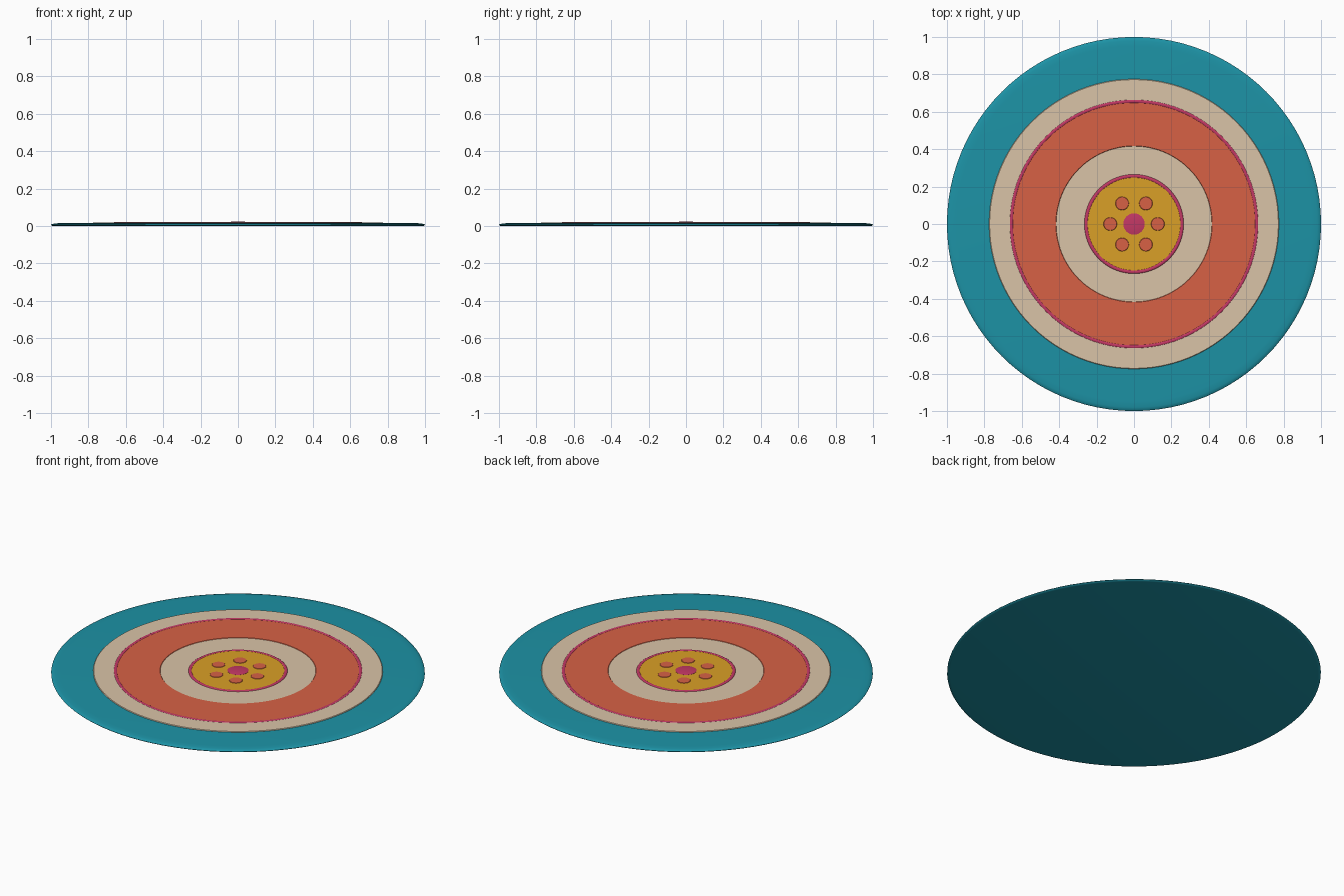
import bpy, bmesh, math

if "Cube" in bpy.data.objects:
    bpy.data.objects.remove(bpy.data.objects["Cube"])

def material(name, rgb):
    m = bpy.data.materials.new(name)
    m.diffuse_color = (*rgb, 1)
    m.use_nodes = True
    m.node_tree.nodes["Principled BSDF"].inputs["Base Color"].default_value = m.diffuse_color
    return m

TEAL = material("teal", (0.012, 0.29, 0.38, ))
CREAM = material("cream", (0.70, 0.55, 0.39))
CORAL = material("coral", (0.68, 0.12, 0.06))
MAGENTA = material("magenta", (0.55, 0.04, 0.13))
GOLD = material("gold", (0.70, 0.35, 0.02))

def lathe(name, profile, mat, center=(0, 0), steps=96, closed=False):
    """Spin an (r, z) profile about z; points at r = 0 become poles."""
    bm = bmesh.new()
    rings = []
    for r, z in profile:
        n = 1 if r == 0 else steps
        rings.append([bm.verts.new((r * math.cos(2 * math.pi * i / steps) + center[0],
                                    r * math.sin(2 * math.pi * i / steps) + center[1], z))
                      for i in range(n)])
    pairs = list(zip(rings, rings[1:]))
    if closed:
        pairs.append((rings[-1], rings[0]))
    for a, b in pairs:
        for i in range(steps):
            j = (i + 1) % steps
            quad = [a[i % len(a)], a[j % len(a)], b[j % len(b)], b[i % len(b)]]
            bm.faces.new(list(dict.fromkeys(quad)))
    bmesh.ops.recalc_face_normals(bm, faces=bm.faces)
    me = bpy.data.meshes.new(name)
    bm.to_mesh(me)
    bm.free()
    ob = bpy.data.objects.new(name, me)
    bpy.context.collection.objects.link(ob)
    me.materials.append(mat)
    bpy.context.view_layer.objects.active = ob
    ob.select_set(True)
    bpy.ops.object.shade_smooth_by_angle(angle=math.radians(35))
    ob.select_set(False)
    return ob

def band(name, inner, outer, bottom, top, mat):
    """Flat ring with small bevelled rims."""
    c = 0.003
    return lathe(name, [(inner, bottom), (outer, bottom), (outer, top - c),
                        (outer - c, top), (inner + c, top), (inner, top - c)],
                 mat, closed=True)

def disc(name, radius, bottom, top, mat, center=(0, 0), steps=96):
    c = 0.002
    return lathe(name, [(0, bottom), (radius, bottom), (radius, top - c),
                        (radius - c, top), (0, top)], mat, center, steps)

def piping(name, radius, z, mat, half_w=0.010, half_h=0.006):
    prof = [(radius + half_w * math.cos(k * math.pi / 6),
             z + half_h * math.sin(k * math.pi / 6)) for k in range(12)]
    return lathe(name, prof, mat, closed=True)

# Base mat with a rounded edge
lathe("rug_base", [(0, 0), (0.985, 0), (0.996, 0.002), (1.0, 0.006), (0.996, 0.010),
                   (0.98, 0.014), (0.95, 0.016), (0, 0.016)], TEAL)

# Woven colour bands
band("outer_cream_band", 0.65, 0.775, 0.008, 0.020, CREAM)
band("coral_band", 0.415, 0.66, 0.008, 0.020, CORAL)
disc("inner_cream_band", 0.42, 0.008, 0.018, CREAM)
disc("gold_center", 0.255, 0.008, 0.020, GOLD)

# Raised piping
piping("outer_piping", 0.656, 0.0165, MAGENTA)
piping("inner_piping", 0.256, 0.0165, MAGENTA)

# Flower motif in the middle
lathe("flower_button", [(0, 0.010), (0.057, 0.010), (0.057, 0.0205), (0.045, 0.0225),
                        (0.025, 0.024), (0, 0.0245)], MAGENTA, steps=32)
for k in range(6):
    a = k * math.pi / 3
    disc(f"petal_dot_{k + 1}", 0.036, 0.010, 0.022, CORAL,
         (0.127 * math.cos(a), 0.127 * math.sin(a)), 24)
